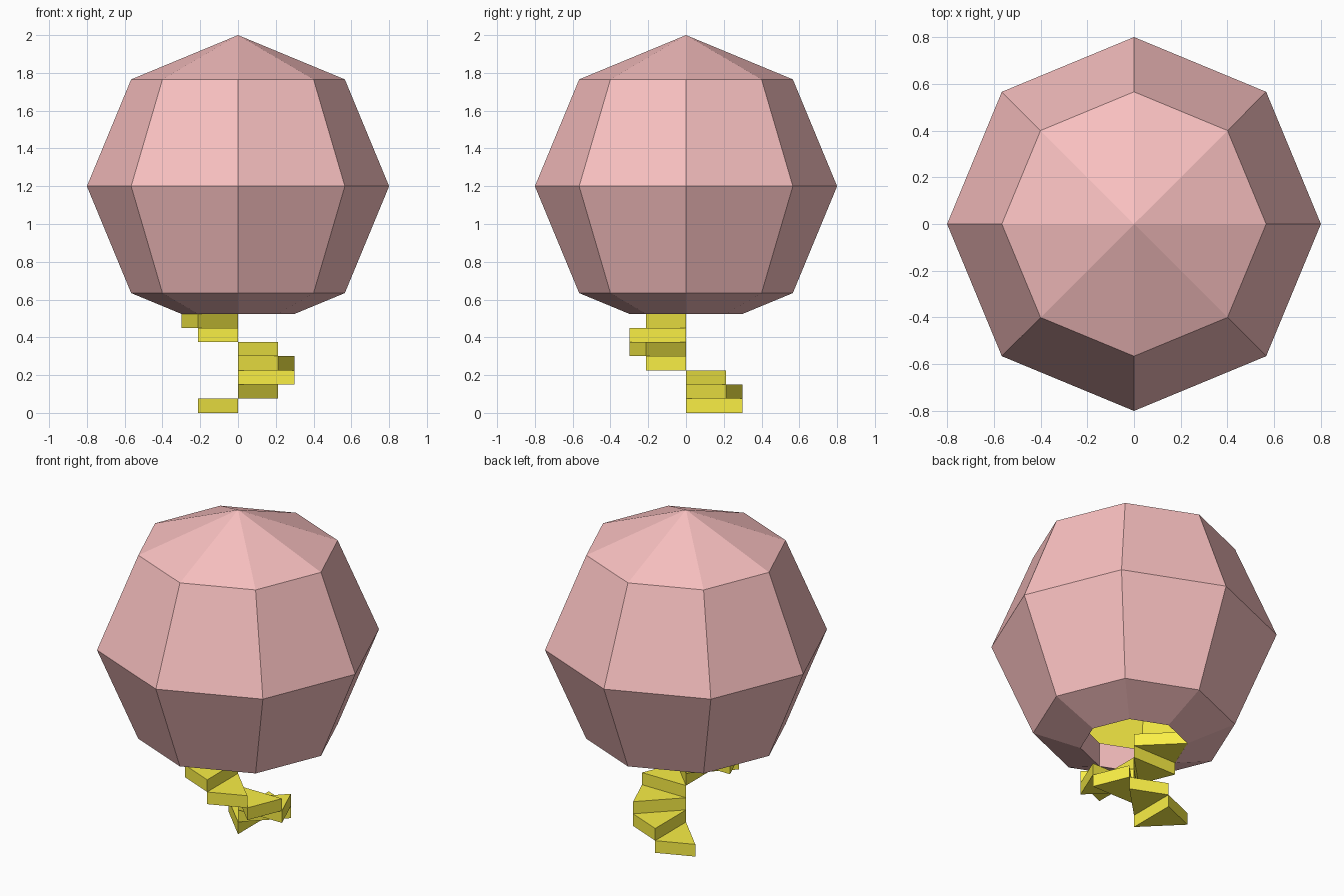
import bpy, bmesh
from math import sin, cos, pi, sqrt

if "Cube" in bpy.data.objects:
    bpy.data.objects.remove(bpy.data.objects["Cube"])

SIDES = 8
R_OUT, R_IN, R_HOLE, ZC = 0.8, 0.65, 0.3, 1.2
STEP_H = 0.075


def material(name, rgb):
    m = bpy.data.materials.new(name)
    m.diffuse_color = (*rgb, 1)
    m.use_nodes = True
    m.node_tree.nodes["Principled BSDF"].inputs["Base Color"].default_value = m.diffuse_color
    return m


pink = material("pink", (0.95, 0.53, 0.53))
yellow = material("yellow", (0.95, 0.86, 0.06))


def polar(r, k, z):
    a = 2 * pi * k / SIDES
    return (r * cos(a), r * sin(a), z)


def finish(bm, name, mats):
    bmesh.ops.recalc_face_normals(bm, faces=bm.faces[:])
    mesh = bpy.data.meshes.new(name)
    bm.to_mesh(mesh)
    bm.free()
    for m in mats:
        mesh.materials.append(m)
    ob = bpy.data.objects.new(name, mesh)
    bpy.context.collection.objects.link(ob)
    return ob


def lathe(name, profile, inner_from, mats):
    bm = bmesh.new()
    rings = []
    for r, z in profile:
        if r == 0:
            rings.append([bm.verts.new((0, 0, z))] * SIDES)
        else:
            rings.append([bm.verts.new(polar(r, k, z)) for k in range(SIDES)])
    for i, (a, b) in enumerate(zip(rings, rings[1:])):
        for k in range(SIDES):
            n = (k + 1) % SIDES
            quad = list(dict.fromkeys((a[k], b[k], b[n], a[n])))
            bm.faces.new(quad).material_index = int(i >= inner_from)
    return finish(bm, name, mats)


# hollow eight-sided globe with a round opening below and a yellow interior
s = sqrt(0.5)


def cap_z(radius):
    return ZC - radius + R_HOLE * (1 - s) / s


lathe("globe_shell", [
    (0, ZC + R_OUT), (R_OUT * s, ZC + R_OUT * s), (R_OUT, ZC),
    (R_OUT * s, ZC - R_OUT * s), (R_HOLE, cap_z(R_OUT)),
    (R_HOLE, cap_z(R_IN)), (R_IN * s, ZC - R_IN * s), (R_IN, ZC),
    (R_IN * s, ZC + R_IN * s), (0, ZC + R_IN)], 5, [pink, yellow])

# spiral stair: wedge steps climbing clockwise into the opening
for i in range(8):
    bm = bmesh.new()
    z0, z1 = i * STEP_H, (i + 1) * STEP_H
    k = 2 - i
    low, high = ([bm.verts.new(p) for p in
                  ((0, 0, z), polar(R_HOLE, k, z), polar(R_HOLE, k + 1, z))]
                 for z in (z0, z1))
    bm.faces.new(low)
    bm.faces.new(high)
    for j in range(3):
        n = (j + 1) % 3
        bm.faces.new((low[j], low[n], high[n], high[j]))
    finish(bm, f"stair_step_{i + 1}", [yellow])
